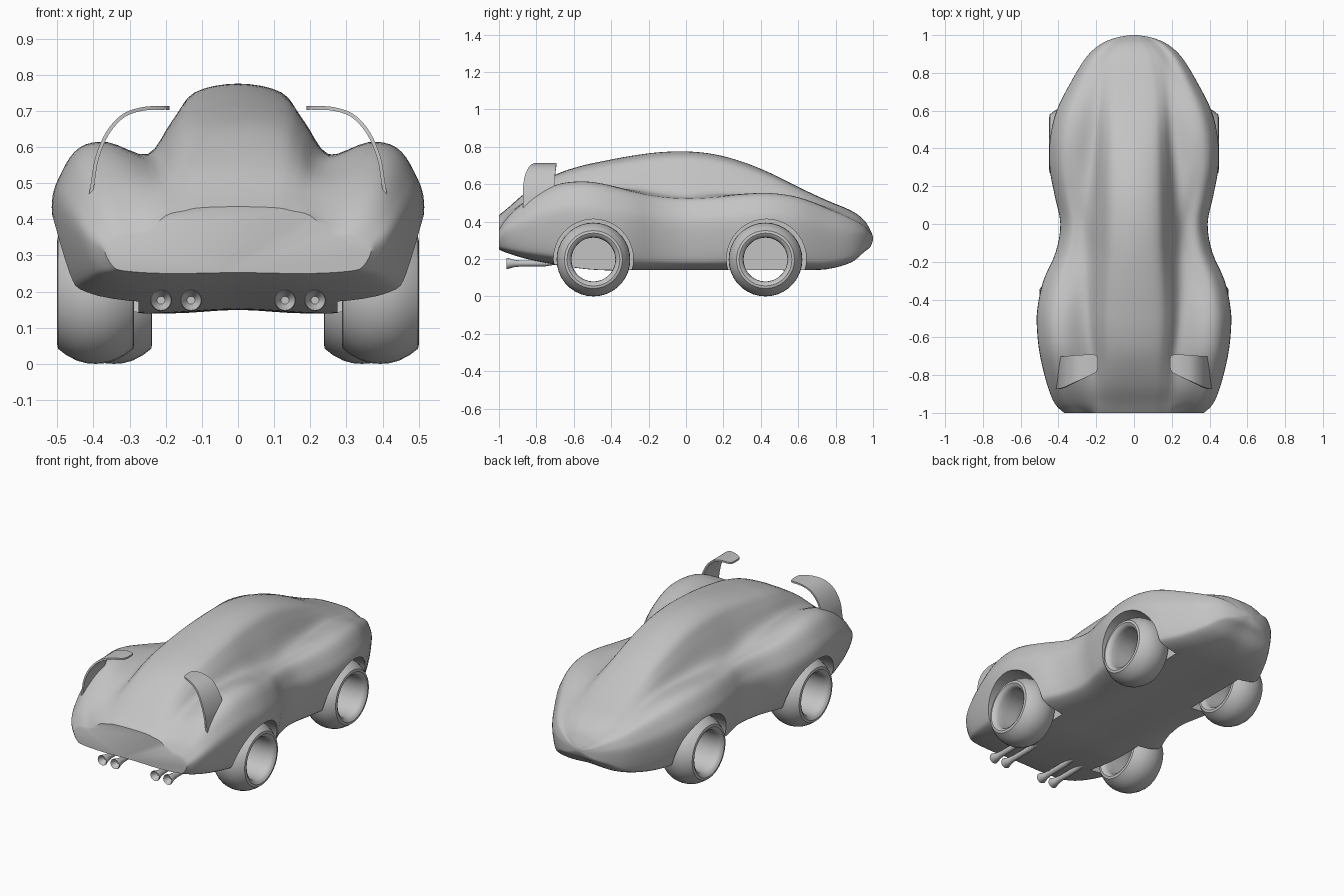
import bpy, bmesh, math
from mathutils import Vector

if "Cube" in bpy.data.objects:
    bpy.data.objects.remove(bpy.data.objects["Cube"])

grey = bpy.data.materials.new("plain_grey")
grey.diffuse_color = (0.55, 0.55, 0.55, 1)
grey.use_nodes = True
grey.node_tree.nodes["Principled BSDF"].inputs["Base Color"].default_value = grey.diffuse_color


def spline(pts, n, closed=False):
    """Catmull-Rom samples through points of any dimension."""
    m = len(pts)
    at = lambda i: pts[i % m] if closed else pts[max(0, min(m - 1, i))]
    out = []
    for i in range(m if closed else m - 1):
        a, b, c, d = (Vector(at(i + k)) for k in (-1, 0, 1, 2))
        for j in range(n):
            t = j / n
            out.append(0.5 * (2 * b + (c - a) * t + (2 * a - 5 * b + 4 * c - d) * t ** 2
                              + (3 * b - a - 3 * c + d) * t ** 3))
    if not closed:
        out.append(Vector(pts[-1]))
    return out


def grid(name, rows, loop_rows=False, loop_cols=True, caps=False):
    """Skin a list of equally long point rows."""
    bm = bmesh.new()
    vs = [[bm.verts.new(p) for p in r] for r in rows]
    nr, nc = len(vs), len(vs[0])
    for i in range(nr if loop_rows else nr - 1):
        for j in range(nc if loop_cols else nc - 1):
            a, b = vs[i], vs[(i + 1) % nr]
            k = (j + 1) % nc
            bm.faces.new((a[j], a[k], b[k], b[j]))
    if caps:
        bm.faces.new(vs[0])
        bm.faces.new(vs[-1])
    bmesh.ops.recalc_face_normals(bm, faces=bm.faces)
    me = bpy.data.meshes.new(name)
    bm.to_mesh(me)
    bm.free()
    ob = bpy.data.objects.new(name, me)
    bpy.context.collection.objects.link(ob)
    me.materials.append(grey)
    return ob


def activate(ob):
    bpy.ops.object.select_all(action='DESELECT')
    ob.select_set(True)
    bpy.context.view_layer.objects.active = ob


def smooth(ob, angle=40):
    activate(ob)
    bpy.ops.object.shade_smooth_by_angle(angle=math.radians(angle))


def ring(x, y, z, r, n, axis):
    out = []
    for i in range(n):
        a = 2 * math.pi * i / n
        c, s = r * math.cos(a), r * math.sin(a)
        out.append((x, y + c, z + s) if axis == 'x' else (x + c, y, z + s))
    return out


# body stations: y, half width, floor, fender crest, valley, roof, valley x
stations = [
    (1.0, .02, .300, .317, .319, .32, .01),
    (.985, .10, .265, .34, .35, .355, .05),
    (.95, .18, .235, .38, .395, .41, .09),
    (.88, .255, .18, .42, .44, .46, .14),
    (.75, .335, .145, .475, .48, .515, .18),
    (.6, .41, .14, .53, .52, .585, .20),
    (.45, .445, .14, .552, .535, .66, .21),
    (.3, .447, .14, .548, .545, .72, .22),
    (.15, .42, .14, .535, .56, .76, .225),
    (0, .39, .14, .53, .57, .775, .23),
    (-.15, .415, .14, .54, .57, .77, .235),
    (-.3, .48, .14, .568, .58, .75, .245),
    (-.45, .512, .14, .603, .58, .722, .25),
    (-.57, .513, .15, .613, .575, .695, .245),
    (-.7, .497, .17, .593, .555, .65, .23),
    (-.85, .46, .2, .515, .51, .56, .22),
    (-.95, .42, .23, .43, .45, .475, .2),
    (-1.0, .37, .25, .36, .41, .435, .2),
]


def section(st):
    y, w, zb, zf, zv, zc, xv = st
    zw = zb + .62 * (zf - zb)
    lo, hi = zw - zb, zf - zw
    half = [(0, zb + .04 * lo), (.5 * w, zb), (.84 * w, zb + .1 * lo),
            (.94 * w, zb + .32 * lo), (w, zw), (.945 * w, zw + .55 * hi),
            (.85 * w, zw + .92 * hi), (.7 * w, zf), (xv, zv),
            (.75 * xv, zv + .53 * (zc - zv)), (.52 * xv, zv + .88 * (zc - zv)), (0, zc)]
    full = half + [(-x, z) for x, z in half[-2:0:-1]]
    return [(p.x, y, p.y) for p in spline(full, 4, True)]


body = grid("body", [section(s) for s in spline(stations, 4)], caps=True)

# wheels and their arches: y, inner x, outer x
for name, wy, x0, x1, ay in (("rear", -.495, .29, .498, -.495), ("front", .425, .24, .446, .43)):
    prof = [(0, .155), (.25, .188), (.5, .197), (.75, .188), (1, .155),
            (.98, .13), (.86, .118), (.5, .118), (.14, .118), (.02, .13)]
    for s, side in ((1, "right"), (-1, "left")):
        cutter = grid("arch_cutter", [ring(s * x, ay, .2, .213, 40, 'x') for x in (x0 - .015, .7)],
                      caps=True)
        activate(body)
        mod = body.modifiers.new("arch", 'BOOLEAN')
        mod.operation, mod.solver, mod.object = 'DIFFERENCE', 'EXACT', cutter
        bpy.ops.object.modifier_apply(modifier=mod.name)
        bpy.data.objects.remove(cutter)
        smooth(grid(f"{name}_{side}_tyre",
                    [ring(s * (x0 + (x1 - x0) * p.x), wy, .197, p.y, 36, 'x')
                     for p in spline(prof, 2, True)], loop_rows=True))
smooth(body)

# curved winglets: x, z, trailing y, leading y
fin = [(.412, .44, -.872, -.70), (.402, .50, -.872, -.70), (.39, .57, -.872, -.70),
       (.36, .64, -.862, -.70), (.315, .688, -.84, -.695), (.26, .706, -.815, -.692),
       (.21, .708, -.79, -.692), (.195, .708, -.775, -.70), (.19, .708, -.75, -.72)]
for s, side in ((1, "right"), (-1, "left")):
    rows = [[(s * p[0], p[2] + (p[3] - p[2]) * k / 4, p[1]) for k in range(5)]
            for p in spline(fin, 4)]
    ob = grid(f"{side}_winglet", rows, loop_cols=False)
    mod = ob.modifiers.new("thickness", 'SOLIDIFY')
    mod.thickness, mod.offset = .01, 0
    activate(ob)
    bpy.ops.object.modifier_apply(modifier=mod.name)
    smooth(ob)

# flared exhaust pipes: y, z, radius
pipe = [(-.62, .21, .016), (-.68, .188, .016), (-.75, .177, .016), (-.88, .176, .016),
        (-.92, .176, .02), (-.955, .176, .03), (-.96, .176, .028), (-.925, .176, .011)]
for i, x in enumerate((-.213, -.13, .13, .213)):
    smooth(grid(f"exhaust_pipe_{i + 1}", [ring(x, y, z, r, 20, 'y') for y, z, r in pipe], caps=True))
